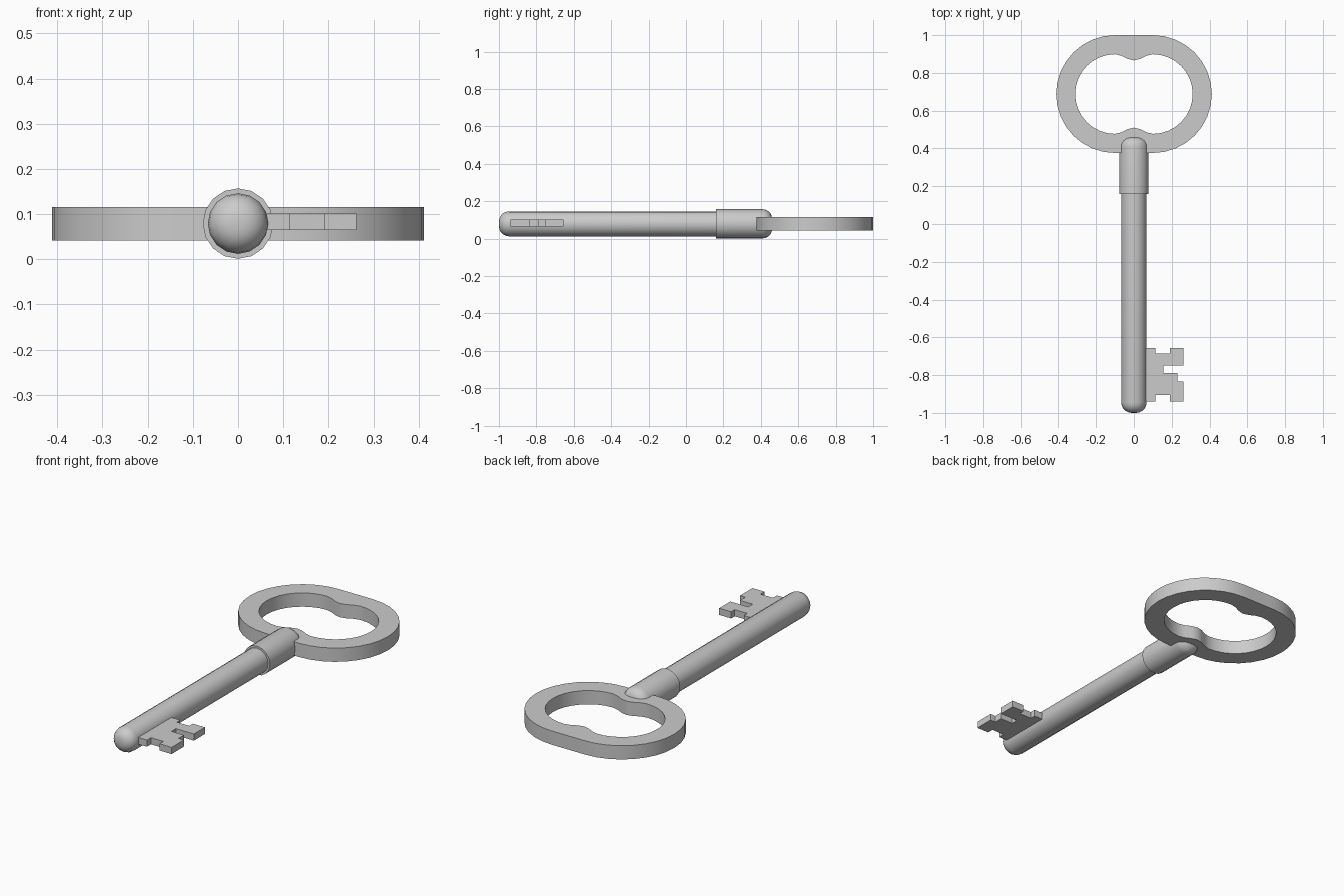
import bpy, bmesh
from math import sin, cos, pi, radians

if "Cube" in bpy.data.objects:
    bpy.data.objects.remove(bpy.data.objects["Cube"])

ZC = 0.079  # height of the key's centre plane


def finish(name, bm, angle=35):
    bmesh.ops.recalc_face_normals(bm, faces=bm.faces)
    mesh = bpy.data.meshes.new(name)
    bm.to_mesh(mesh)
    bm.free()
    ob = bpy.data.objects.new(name, mesh)
    bpy.context.collection.objects.link(ob)
    bpy.ops.object.select_all(action='DESELECT')
    ob.select_set(True)
    bpy.context.view_layer.objects.active = ob
    bpy.ops.object.shade_smooth_by_angle(angle=radians(angle))
    return ob


def lathe(name, profile, sides):
    """Turn (radius, y) points around the key's long axis, capping both ends."""
    bm = bmesh.new()
    rings = [[bm.verts.new((r * cos(2 * pi * i / sides), y, ZC + r * sin(2 * pi * i / sides)))
              for i in range(sides)] for r, y in profile]
    for a, b in zip(rings, rings[1:]):
        for i in range(sides):
            j = (i + 1) % sides
            bm.faces.new((a[i], a[j], b[j], b[i]))
    bm.faces.new(rings[0])
    bm.faces.new(rings[-1])
    return finish(name, bm)


def round_end(r, y, bevel, direction, steps=5):
    """Quarter-round profile from the cylinder side to the end at y."""
    return [(r - bevel * (1 - cos(t)), y - direction * bevel * (1 - sin(t)))
            for t in (pi / 2 * k / steps for k in range(steps + 1))]


def extrude(bm, faces, height):
    res = bmesh.ops.extrude_face_region(bm, geom=faces)
    verts = [v for v in res['geom'] if isinstance(v, bmesh.types.BMVert)]
    bmesh.ops.translate(bm, verts=verts, vec=(0, 0, height))


# Shaft with rounded tip, and the slightly wider collar with a rounded upper end
lathe("shaft", round_end(0.067, -1.0, 0.055, -1)[::-1] + [(0.067, 0.2)], 16)
lathe("collar", [(0.078, 0.16)] + round_end(0.078, 0.46, 0.05, 1), 16)

# Bow: flattened oval ring whose opening has a soft bump at top and bottom
CX, CY, ARC, BUMP = 0.10, 0.688, 16, 6


def bow_loop(r, dip):
    pts = []
    for s in (1, -1):
        for k in range(ARC + 1):
            t = -pi / 2 + pi * k / ARC
            pts.append((s * (CX + r * cos(t)), CY + s * r * sin(t)))
        for k in range(1, BUMP):
            f = k / BUMP
            d = dip * (1 - cos(2 * pi * f)) / 2
            pts.append((s * CX * (1 - 2 * f), CY + s * (r - d)))
    return pts


bm = bmesh.new()
outer, inner = ([bm.verts.new((x, y, 0.042)) for x, y in bow_loop(*args)]
                for args in ((0.312, 0), (0.211, 0.033)))
n = len(outer)
ring = [bm.faces.new((outer[i], outer[(i + 1) % n], inner[(i + 1) % n], inner[i])) for i in range(n)]
extrude(bm, ring, 0.074)
finish("bow", bm)

# Bit: flat notched plate on one side of the shaft
outline = [(0.03, -0.656), (0.115, -0.656), (0.115, -0.686), (0.19, -0.686), (0.19, -0.656),
           (0.262, -0.656), (0.262, -0.75), (0.155, -0.75), (0.155, -0.788), (0.23, -0.788),
           (0.23, -0.834), (0.262, -0.834), (0.262, -0.939), (0.19, -0.939), (0.19, -0.905),
           (0.115, -0.905), (0.115, -0.939), (0.03, -0.939)]
bm = bmesh.new()
plate = bm.faces.new([bm.verts.new((x, y, 0.065)) for x, y in outline])
extrude(bm, [plate], 0.036)
finish("bit", bm)
